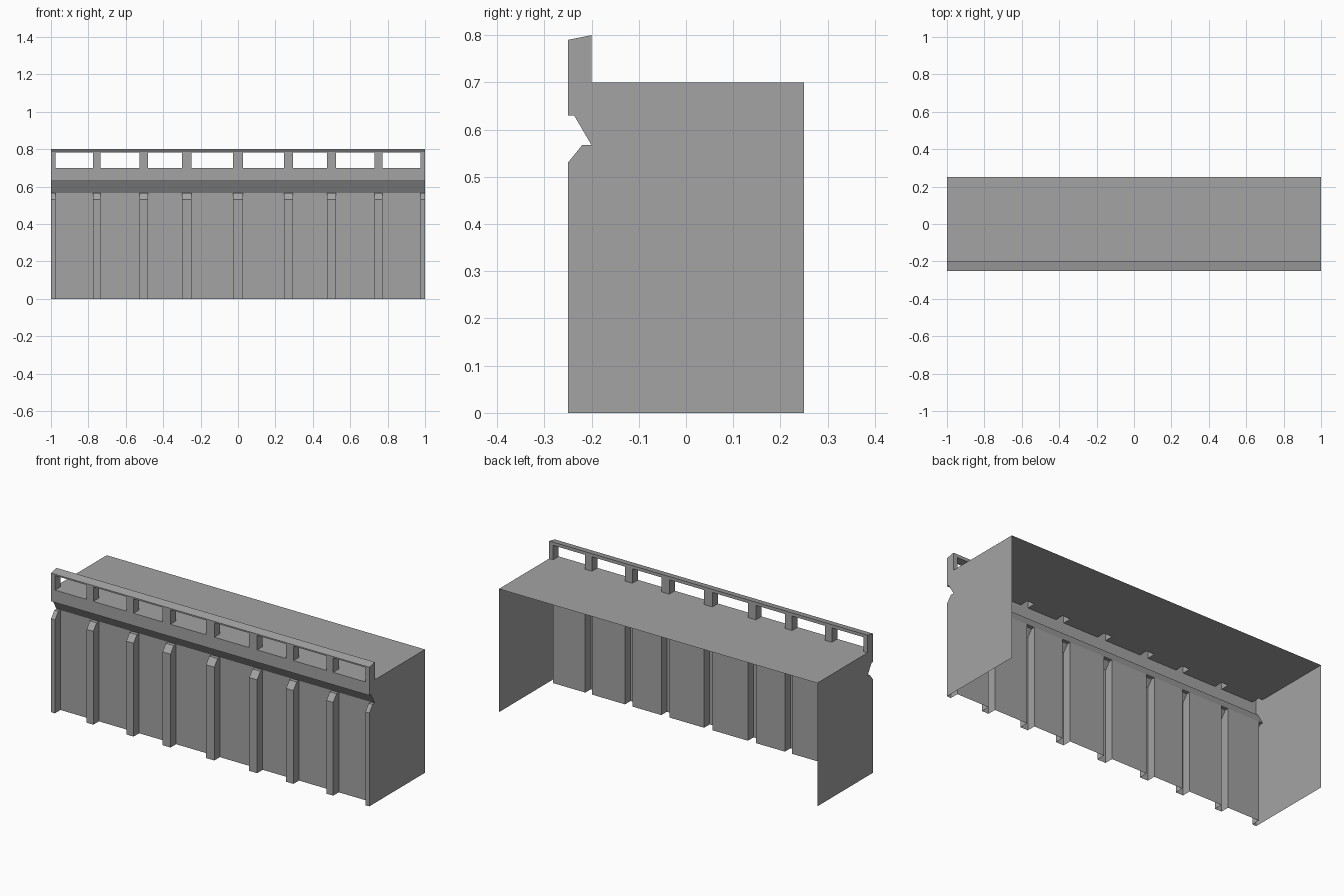
import bpy
import bmesh

cube = bpy.data.objects.get("Cube")
if cube:
    bpy.data.objects.remove(cube, do_unlink=True)

grey = bpy.data.materials.new("stone grey")
grey.use_nodes = True
colour = (0.37, 0.37, 0.37, 1)
grey.diffuse_color = colour
grey.node_tree.nodes["Principled BSDF"].inputs["Base Color"].default_value = colour

BACK, WALL, FRONT = 0.25, -0.2, -0.25
LEDGE, ROOF, RAIL, TOP = 0.567, 0.7, 0.782, 0.8

# Pilaster spans along x; the end ones are half width
centres = [(-0.755, 0.021), (-0.504, 0.023), (-0.274, 0.025), (0, 0.026),
           (0.27, 0.025), (0.5, 0.023), (0.752, 0.021)]
spans = [(-1, -0.975)] + [(c - h, c + h) for c, h in centres] + [(0.975, 1)]
bays = [(a[1], b[0]) for a, b in zip(spans, spans[1:])]


def sheet(bm, path, x0, x1):
    """Sweep an open (y, z) path along x."""
    for p, q in zip(path, path[1:]):
        corners = [(x0, *p), (x1, *p), (x1, *q), (x0, *q)]
        bm.faces.new([bm.verts.new(c) for c in corners])


def cap(bm, profile, x, facing_left):
    """Fill a clockwise (y, z) profile at x."""
    points = profile[::-1] if facing_left else profile
    bm.faces.new([bm.verts.new((x, *p)) for p in points])


def sides(bm, profile, x0, x1):
    """Close both sides of a post, except where an end wall does it."""
    if x0 > -1:
        cap(bm, profile, x0, False)
    if x1 < 1:
        cap(bm, profile, x1, True)


def finish(bm, name):
    bmesh.ops.remove_doubles(bm, verts=bm.verts[:], dist=0.0001)
    mesh = bpy.data.meshes.new(name)
    bm.to_mesh(mesh)
    bm.free()
    mesh.materials.append(grey)
    bpy.context.collection.objects.link(bpy.data.objects.new(name, mesh))


# Profiles shared by the parts
pilaster = [(FRONT, 0), (FRONT, 0.53), (-0.22, LEDGE), (WALL, LEDGE)]
cornice = [(WALL, LEDGE), (-0.237, 0.63), (FRONT, 0.63), (FRONT, ROOF)]
rail_top = [(FRONT, RAIL), (FRONT, 0.79), (WALL, TOP), (WALL, RAIL)]
post = [(FRONT, ROOF), (FRONT, RAIL), (WALL, RAIL), (WALL, ROOF)]

# Recessed front wall panels
bm = bmesh.new()
for x0, x1 in bays:
    sheet(bm, [(WALL, 0), (WALL, LEDGE)], x0, x1)
finish(bm, "front_wall")

# Hollow pilasters, open to the inside
bm = bmesh.new()
for x0, x1 in spans:
    sheet(bm, pilaster, x0, x1)
    sides(bm, pilaster + [(WALL, 0)], x0, x1)
finish(bm, "pilasters")

# Cornice and parapet front
bm = bmesh.new()
sheet(bm, cornice, -1, 1)
finish(bm, "cornice")

# Roof deck, with the parapet sill between the posts
bm = bmesh.new()
sheet(bm, [(WALL, ROOF), (BACK, ROOF)], -1, 1)
for x0, x1 in bays:
    sheet(bm, [(FRONT, ROOF), (WALL, ROOF)], x0, x1)
finish(bm, "roof")

# Railing posts
bm = bmesh.new()
for x0, x1 in spans:
    sheet(bm, post[:2], x0, x1)
    sheet(bm, post[2:], x0, x1)
    sides(bm, post, x0, x1)
finish(bm, "railing_posts")

# Sloped handrail
bm = bmesh.new()
sheet(bm, rail_top, -1, 1)
for x0, x1 in bays:
    sheet(bm, [(WALL, RAIL), (FRONT, RAIL)], x0, x1)
finish(bm, "handrail")

# End walls, carrying the whole side profile
outline = pilaster + cornice[1:3] + rail_top[1:3] + [(WALL, ROOF), (BACK, ROOF), (BACK, 0)]
for name, x in (("left_end_wall", 1), ("right_end_wall", -1)):
    bm = bmesh.new()
    cap(bm, outline, x, x > 0)
    finish(bm, name)
